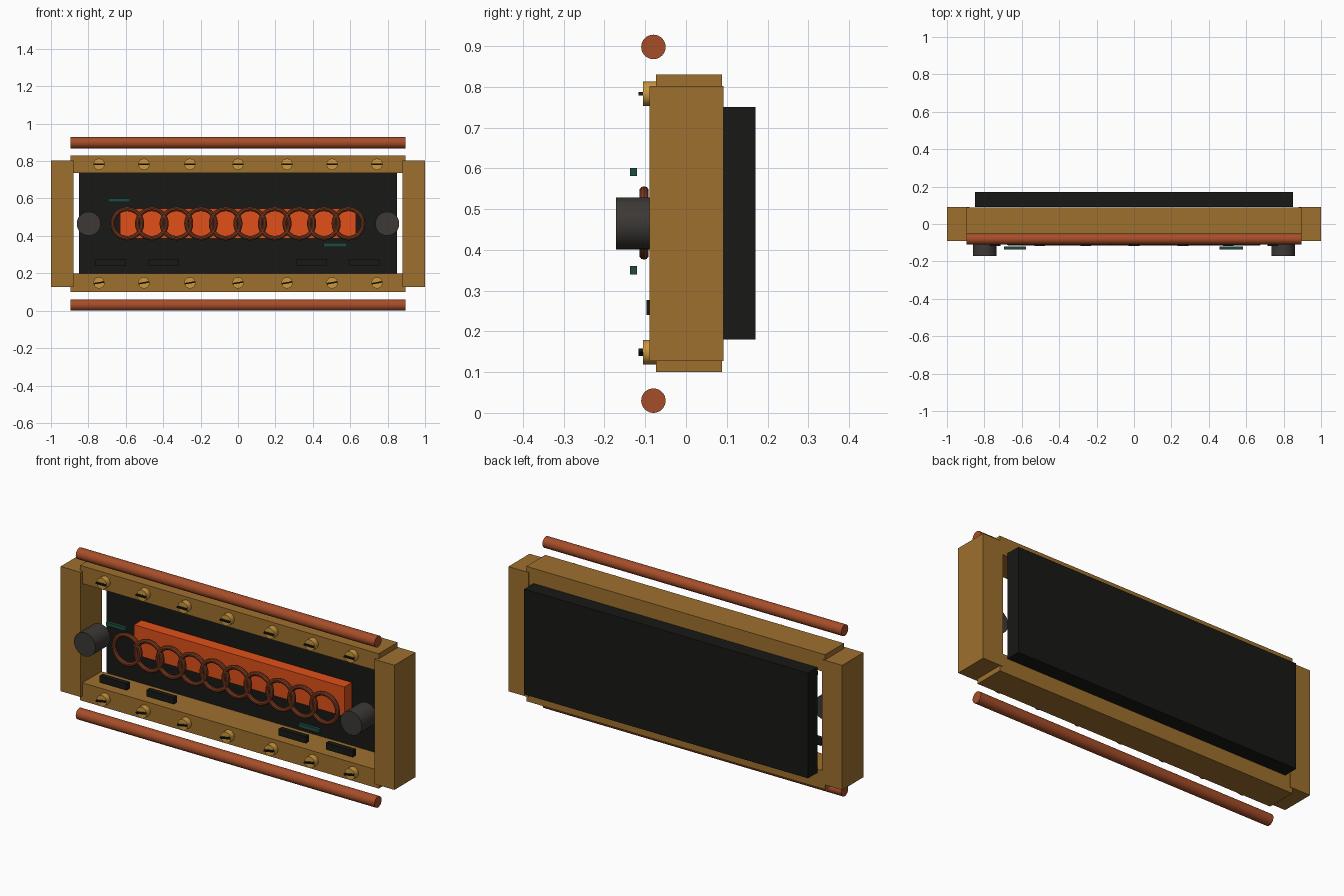
import bpy
from math import pi, radians

cube = bpy.data.objects.get("Cube")
if cube:
    bpy.data.objects.remove(cube, do_unlink=True)


def material(name, r, g, b):
    m = bpy.data.materials.new(name)
    m.use_nodes = True
    m.diffuse_color = (r, g, b, 1)
    m.node_tree.nodes["Principled BSDF"].inputs["Base Color"].default_value = (r, g, b, 1)
    return m


BRASS = material("aged_brass", 0.34, 0.16, 0.027)
BRIGHT = material("bright_brass", 0.6, 0.31, 0.05)
COPPER = material("copper", 0.38, 0.075, 0.022)
DARK_COPPER = material("dark_copper", 0.21, 0.045, 0.015)
GLOW = material("glowing_orange", 0.75, 0.08, 0.01)
BLACK = material("black", 0.009, 0.009, 0.008)
GREY = material("knob_grey", 0.045, 0.04, 0.036)
TEAL = material("teal", 0.013, 0.07, 0.053)


def finish(name, mat, smooth=False):
    ob = bpy.context.object
    ob.name = name
    ob.data.materials.append(mat)
    if smooth:
        bpy.ops.object.shade_smooth_by_angle()
    return ob


def box(name, mat, x, y, z, tilt=0):
    """Box from (low, high) ranges, optionally tilted in the front plane."""
    spans = (x, y, z)
    bpy.ops.mesh.primitive_cube_add(size=1, location=[(a + b) / 2 for a, b in spans])
    ob = finish(name, mat)
    ob.scale = [b - a for a, b in spans]
    ob.rotation_euler.y = tilt
    return ob


def cylinder(name, mat, radius, depth, location, rotation):
    bpy.ops.mesh.primitive_cylinder_add(vertices=32, radius=radius, depth=depth,
                                        location=location, rotation=rotation)
    return finish(name, mat, True)


FACE_FRONT = (pi / 2, 0, 0)
ALONG_X = (0, pi / 2, 0)

# Frame: end posts and rails
for side, x in (("left", (0.88, 1)), ("right", (-1, -0.88))):
    box(side + "_post", BRASS, x, (-0.09, 0.092), (0.127, 0.802))
for level, z in (("top", (0.735, 0.83)), ("bottom", (0.1, 0.198))):
    box(level + "_rail", BRASS, (-0.895, 0.895), (-0.074, 0.088), z)

# Back panel and glowing core
box("back_panel", BLACK, (-0.85, 0.85), (0.09, 0.17), (0.18, 0.75))
box("glowing_core", GLOW, (-0.63, 0.63), (0.01, 0.075), (0.387, 0.547))

# Copper pipes above and below
for level, z in (("top", 0.898), ("bottom", 0.03)):
    cylinder(level + "_pipe", COPPER, 0.03, 1.79, (0, -0.08, z), ALONG_X)

# Row of coil rings
for i in range(10):
    bpy.ops.mesh.primitive_torus_add(major_segments=40, minor_segments=10,
                                     major_radius=0.078, minor_radius=0.012,
                                     location=(-0.592 + i * 0.1314, -0.103, 0.466),
                                     rotation=FACE_FRONT)
    finish(f"coil_ring_{i + 1}", DARK_COPPER, True)

# Knobs
for side, x in (("left", 0.798), ("right", -0.798)):
    cylinder(side + "_knob", GREY, 0.064, 0.13, (x, -0.107, 0.465), FACE_FRONT)

# Slotted screws along both rails
for level, z, tilt in (("top", 0.783, 0), ("bottom", 0.149, radians(-10))):
    for i, x in enumerate((-0.743, -0.503, -0.257, 0, 0.262, 0.503, 0.743)):
        cylinder(f"{level}_screw_{i + 1}", BRIGHT, 0.03, 0.036, (x, -0.088, z), FACE_FRONT)
        box(f"{level}_screw_slot_{i + 1}", BLACK, (x - 0.028, x + 0.028),
            (-0.117, -0.1), (z - 0.004, z + 0.004), tilt)

# Push buttons
for i, x in enumerate((-0.68, -0.398, 0.393, 0.675)):
    box(f"button_{i + 1}", BLACK, (x - 0.081, x + 0.081), (-0.097, -0.07), (0.24, 0.277))

# Teal indicator strips
box("right_indicator", TEAL, (-0.694, -0.578), (-0.137, -0.12), (0.581, 0.601))
box("left_indicator", TEAL, (0.457, 0.582), (-0.137, -0.12), (0.34, 0.361))
